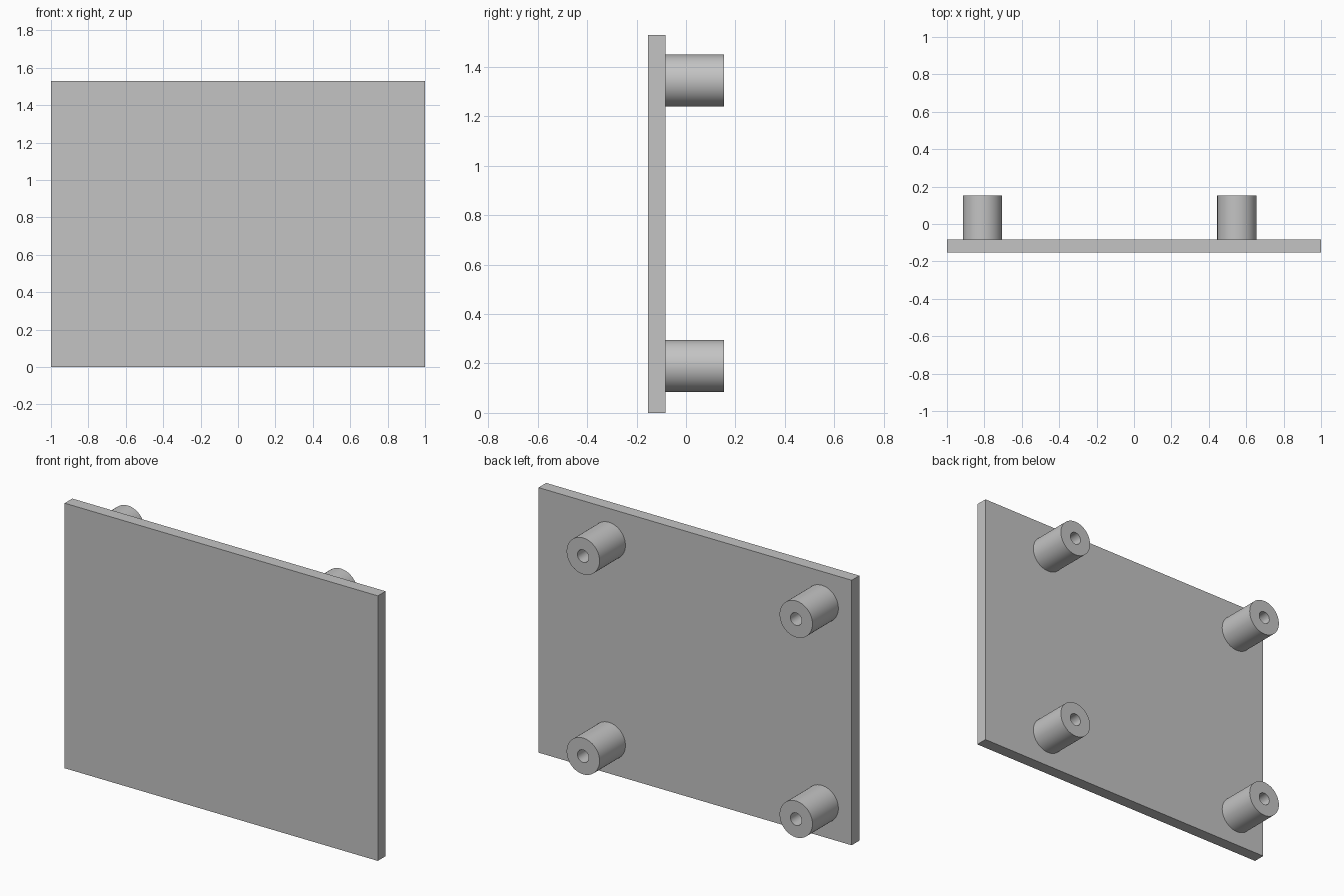
import bpy
import bmesh
from math import radians, tau
from mathutils import Vector

cube = bpy.data.objects.get("Cube")
if cube:
    bpy.data.objects.remove(cube, do_unlink=True)

# Overall sizes
WIDTH, HEIGHT, THICK = 2.0, 1.53, 0.07
FRONT, TIP = -0.153, 0.153
BACK = FRONT + THICK
OUTER, BORE = 0.105, 0.036
SEGMENTS = 64

# Single grey material
grey = bpy.data.materials.new("plain_grey")
grey.use_nodes = True
colour = (0.55, 0.55, 0.55, 1)
grey.diffuse_color = colour
grey.node_tree.nodes["Principled BSDF"].inputs["Base Color"].default_value = colour


def add_object(name, bm, location):
    bmesh.ops.recalc_face_normals(bm, faces=bm.faces[:])
    mesh = bpy.data.meshes.new(name)
    bm.to_mesh(mesh)
    bm.free()
    mesh.materials.append(grey)
    obj = bpy.data.objects.new(name, mesh)
    obj.location = location
    bpy.context.collection.objects.link(obj)
    return obj


def add_plate():
    bm = bmesh.new()
    bmesh.ops.create_cube(bm, size=1)
    bmesh.ops.scale(bm, vec=(WIDTH, THICK, HEIGHT), verts=bm.verts[:])
    add_object("plate", bm, (0, FRONT + THICK / 2, HEIGHT / 2))


def add_post(name, x, z):
    # Hollow post: a rectangular section turned about the y axis
    root = BACK - 0.005
    section = [(OUTER, root), (OUTER, TIP), (BORE, TIP), (BORE, root)]
    bm = bmesh.new()
    verts = [bm.verts.new((r, y, 0)) for r, y in section]
    edges = [bm.edges.new((verts[i - 1], verts[i])) for i in range(len(verts))]
    bmesh.ops.spin(bm, geom=verts + edges, cent=Vector(), axis=(0, 1, 0),
                   angle=tau, steps=SEGMENTS, use_merge=False)
    bmesh.ops.remove_doubles(bm, verts=bm.verts[:], dist=0.0005)
    post = add_object(name, bm, (x, 0, z))

    # Smooth walls with crisp rims
    bpy.ops.object.select_all(action="DESELECT")
    post.select_set(True)
    bpy.context.view_layer.objects.active = post
    bpy.ops.object.shade_smooth_by_angle(angle=radians(30))


add_plate()
for side, x in (("right", -0.81), ("left", 0.55)):
    for level, z in (("lower", 0.19), ("upper", 1.345)):
        add_post(f"{level}_{side}_post", x, z)
